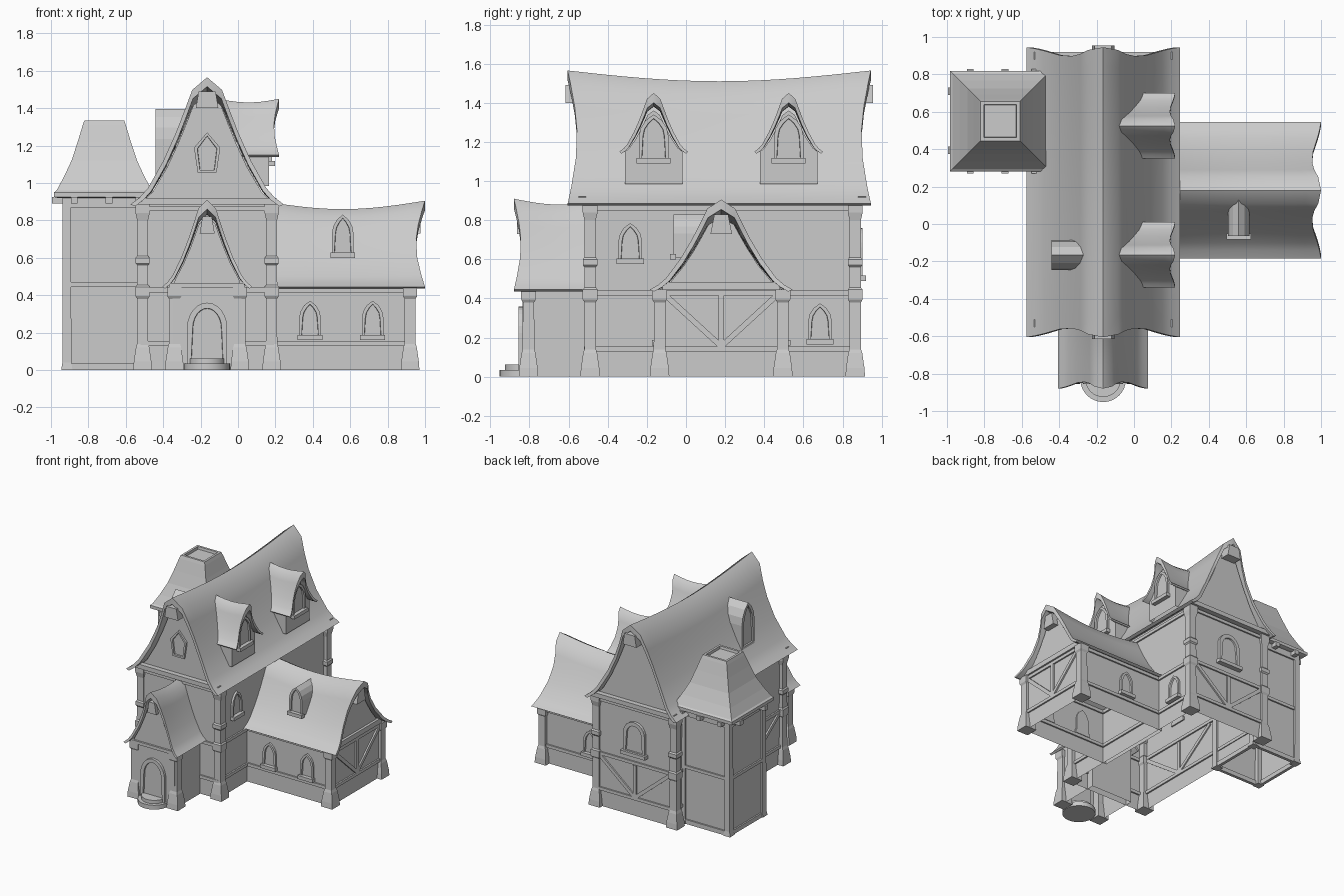
import bpy, bmesh, math
from mathutils import Matrix, Vector

old = bpy.data.objects.get("Cube")
if old:
    bpy.data.objects.remove(old, do_unlink=True)

stone = bpy.data.materials.new("plain_grey")
stone.use_nodes = True
GREY = (0.6, 0.6, 0.6, 1)
stone.diffuse_color = GREY
stone.node_tree.nodes["Principled BSDF"].inputs["Base Color"].default_value = GREY

CX = -0.165      # ridge line of the main house and porch
WY = 0.18        # ridge line of the side wing


def side(x=0, y=0, turn=0):
    """Wall frame: local x runs along the wall, local -y points outward."""
    return Matrix.Translation((x, y, 0)) @ Matrix.Rotation(math.radians(turn), 4, 'Z')


HERE = Matrix()


def finish(name, bm, m=HERE, smooth=False):
    bmesh.ops.recalc_face_normals(bm, faces=bm.faces[:])
    me = bpy.data.meshes.new(name)
    bm.to_mesh(me)
    bm.free()
    me.transform(m)
    me.materials.append(stone)
    if smooth:
        me.shade_smooth()
        me.set_sharp_from_angle(angle=math.radians(35))
    ob = bpy.data.objects.new(name, me)
    bpy.context.collection.objects.link(ob)
    return ob


def add_box(bm, lo, hi):
    lo, hi = Vector(lo), Vector(hi)
    s = Matrix.Diagonal((*(hi - lo), 1))
    bmesh.ops.create_cube(bm, size=1, matrix=Matrix.Translation((lo + hi) / 2) @ s)


def box(name, lo, hi, m=HERE):
    bm = bmesh.new()
    add_box(bm, lo, hi)
    return finish(name, bm, m)


def prism(name, pts, y0, y1, m=HERE, inset=0, depth=0, open_base=False):
    """Extrude an x-z outline; optionally recess its front face."""
    bm = bmesh.new()
    a = [bm.verts.new((x, y0, z)) for x, z in pts]
    b = [bm.verts.new((x, y1, z)) for x, z in pts]
    front = bm.faces.new(a)
    bm.faces.new(b[::-1])
    n = len(pts)
    for i in range(n):
        if not (open_base and i == 0):
            bm.faces.new((a[i], b[i], b[(i + 1) % n], a[(i + 1) % n]))
    bmesh.ops.recalc_face_normals(bm, faces=bm.faces[:])
    if inset:
        bmesh.ops.inset_region(bm, faces=[front], thickness=inset)
        bmesh.ops.inset_region(bm, faces=[front], thickness=0.002, depth=-depth)
    return finish(name, bm, m)


def square_loft(name, x, y, rings):
    bm = bmesh.new()
    loops = [[bm.verts.new((x + r * i, y + r * j, z))
              for i, j in ((-1, -1), (1, -1), (1, 1), (-1, 1))] for z, r in rings]
    for a, b in zip(loops, loops[1:]):
        for k in range(4):
            bm.faces.new((a[k], a[(k + 1) % 4], b[(k + 1) % 4], b[k]))
    bm.faces.new(loops[0])
    bm.faces.new(loops[-1])
    return finish(name, bm)


# Flared gable curve: (share of half width, share of rise)
CURVE = [(1, 0), (.88, .055), (.77, .13), (.57, .345), (.41, .56), (.3, .73), (.195, .9)]


def roof(name, m, half, eave, rise, y0, y1, sag, bow, bow_back=0, steps=12):
    outer = [(-w, h) for w, h in CURVE] + [(0, 1)] + [(w, h) for w, h in CURVE[::-1]]
    n = len(outer)
    bm = bmesh.new()
    rows = []
    for s in range(steps + 1):
        t = s / steps
        top, low = [], []
        for w, h in outer:
            curl = math.sin(math.pi * min(h, 1))
            y = y0 + bow * curl + t * (y1 - y0 - (bow + bow_back) * curl)
            z = eave + h * (rise - sag * math.sin(math.pi * t))
            top.append(bm.verts.new((w * half, y, z)))
            low.append(bm.verts.new((w * half * .94, y, z - .01 - .04 * h)))
        rows.append((top, low))
    for (ta, la), (tb, lb) in zip(rows, rows[1:]):
        for i in range(n - 1):
            bm.faces.new((ta[i], ta[i + 1], tb[i + 1], tb[i]))
            bm.faces.new((la[i], lb[i], lb[i + 1], la[i + 1]))
        for i in (0, n - 1):
            bm.faces.new((ta[i], tb[i], lb[i], la[i]))
    for top, low in (rows[0], rows[-1]):
        for i in range(n - 1):
            bm.faces.new((top[i], top[i + 1], low[i + 1], low[i]))
    return finish(name, bm, m, smooth=True)


def gabled_walls(name, m, wall_half, wall_top, half, eave, rise, y0, y1, base=0):
    gable = [(w * half * .92, eave + h * (rise - .08) - .01) for w, h in CURVE if w < .8]
    right = [(wall_half, wall_top)] + gable
    pts = [(-wall_half, base), (wall_half, base)] + right + [(0, eave + rise - .09)]
    pts += [(-x, z) for x, z in right[::-1]]
    return prism(name, pts, y0, y1, m, open_base=True)


def belt(name, x0, x1, y0, y1, z0, z1, t=0.012):
    bm = bmesh.new()
    for x in (x0, x1):
        add_box(bm, (x - t, y0 - t, z0), (x + t, y1 + t, z1))
    for y in (y0, y1):
        add_box(bm, (x0 - t, y - t, z0), (x1 + t, y + t, z1))
    return finish(name, bm)


def post(name, x, y, tall):
    rings = [(0, .05), (.045, .047), (.12, .036), (.14, .03), (.38, .029), (.395, .038), (.445, .038)]
    if tall:
        rings += [(.455, .03), (.56, .029), (.57, .037), (.6, .037), (.61, .029),
                  (.8, .029), (.84, .038), (.89, .038)]
    return square_loft(name, x, y, rings)


def brace(name, m, p, q, width=0.028):
    p, q = Vector(p), Vector(q)
    d = (q - p).normalized() * width / 2
    off = Vector((-d.y, d.x))
    return prism(name, [p + off, q + off, q - off, p - off], -.012, .01, m)


def v_timbers(name, m, half, z0, z1):
    for s in (-1, 1):
        brace(name + "_diagonal", m, (s * half, z1), (0, z0))
    brace(name + "_upright", m, (0, z0), (0, z1))


POINTED = [(.5, 0), (.5, .55), (.44, .72), (.27, .88), (0, 1)]
ROUND = [(.5, 0)] + [(.5 * math.cos(a * math.pi / 12), .62 + .38 * math.sin(a * math.pi / 12))
                     for a in range(7)]
FLARED = [(.36, 0), (.5, .62), (0, 1)]


def window(name, m, u, z, w, h, shape=POINTED, back=.01, sill=True, frame=.018, proud=.016):
    pts = shape + [(-x, v) for x, v in shape[-2::-1]]
    pts = [(u + x * w, z + v * h) for x, v in pts]
    prism(name, pts, -proud, back, m, inset=frame, depth=.012)
    if sill:
        box(name + "_sill", (u - w * .58, -proud - .018, z - .01), (u + w * .58, .01, z + .018), m)


# Main house
main = side(CX)
gabled_walls("main_walls", main, .345, .9, .41, .885, .68, -.51, .88)
roof("main_roof", main, .41, .885, .68, -.605, .945, .055, .048, .048, 16)
for y0, y1 in ((-.615, -.4), (.75, .955)):
    prism("ridge_beam", [(-.06, 1.4), (.06, 1.4), (.045, 1.49), (-.045, 1.49)], y0, y1, main)
for x in (-.51, .18):
    for y in (-.49, .865):
        post("corner_post", x, y, True)
for z0, z1 in ((.13, .155), (.415, .44), (.85, .875)):
    belt("main_belt", -.51, .18, -.51, .88, z0, z1)
for y in (-.53, .9):
    box("gable_beam", (-.37, y - .02, .885), (.37, y + .02, .92), main)

# Main house openings and timbers
east, west, north = side(.18, 0, 90), side(-.51, 0, -90), side(CX, .88, 180)
window("upper_window", east, -.285, .585, .12, .2)
window("lower_window", east, .685, .175, .12, .2)
window("west_window", west, .1, .585, .12, .2)
window("gable_window", side(CX, -.51), 0, 1.055, .14, .215, FLARED, sill=False)
window("rear_window", north, 0, .5, .19, .26, ROUND, frame=.03, proud=.022)
v_timbers("rear_timber", north, .31, .15, .41)
v_timbers("west_timber", side(-.51, -.09, -90), .36, .15, .41)

# Roof dormers on the right slope
for y in (-.165, .525):
    d = side(.165, y, 90)
    gabled_walls("dormer_walls", d, .148, 1.15, .175, 1.15, .3, 0, .25, base=.985)
    roof("dormer_roof", d, .175, 1.15, .3, -.055, .27, .02, .028, 0, 6)
    window("dormer_window", d, 0, 1.1, .15, .24, frame=.02)

# Small arched dormers
window("west_dormer", side(-.44, -.165, -90), 0, 1.04, .16, .355, back=.2, sill=False, frame=.025, proud=0)
window("wing_dormer", side(.56, -.06), 0, .61, .115, .22, back=.2, proud=.005)

# Side wing
wing = side(0, WY, 90)
gabled_walls("wing_walls", wing, .32, .44, .365, .445, .46, -.93, -.15)
roof("wing_roof", wing, .365, .445, .46, -1.0, -.12, .045, .048)
prism("wing_ridge_beam", [(-.055, .73), (.055, .73), (.035, .83), (-.035, .83)], -.975, -.8, wing)
for y in (-.135, .495):
    post("wing_post", .92, y, False)
for z0, z1 in ((.13, .155), (.415, .44)):
    belt("wing_belt", .18, .93, WY - .32, WY + .32, z0, z1)
box("wing_gable_beam", (-.3, -.95, .445), (.3, -.92, .485), wing)
v_timbers("wing_timber", side(.93, WY, 90), .3, .155, .43)
for x in (.385, .72):
    window("wing_window", side(0, WY - .32), x, .17, .115, .2)
window("wing_rear_window", side(0, WY + .32, 180), -.5, .17, .115, .2)

# Entrance porch
gabled_walls("porch_walls", main, .185, .44, .24, .445, .465, -.835, -.45)
roof("porch_roof", main, .24, .445, .465, -.88, -.42, .03, .036)
prism("porch_ridge_beam", [(-.04, .73), (.04, .73), (.025, .82), (-.025, .82)], -.865, -.7, main)
for x in (CX - .175, CX + .175):
    post("porch_post", x, -.805, False)
box("porch_gable_beam", (-.2, -.85, .44), (.2, -.82, .465), main)
window("door", side(CX, -.835), 0, 0, .215, .36, ROUND, sill=False, frame=.03, proud=.02)
for r, z in ((.122, .035), (.095, .062)):
    bm = bmesh.new()
    bmesh.ops.create_cone(bm, cap_ends=True, segments=32, radius1=r, radius2=r, depth=z,
                          matrix=Matrix.Translation((CX, -.83, z / 2)))
    finish("door_step", bm, smooth=True)

# Tower
TX, TY = -.715, .55
prism("tower_walls", [(-.21, 0), (.21, 0), (.21, .92), (-.21, .92)], TY - .22, TY + .22,
      side(TX), open_base=True)
for x in (TX - .2, TX + .2):
    for y in (TY - .21, TY + .21):
        square_loft("tower_post", x, y, [(0, .03), (.04, .024), (.92, .022)])
for z0, z1 in ((0, .035), (.445, .47), (.87, .92)):
    belt("tower_belt", TX - .21, TX + .21, TY - .22, TY + .22, z0, z1)
square_loft("tower_roof", TX, TY, [
    (.92, .25), (.925, .268), (.95, .268), (.96, .255), (1.03, .217), (1.12, .175), (1.22, .142),
    (1.31, .115), (1.335, .106), (1.335, .088), (1.315, .085)])
for x in (-.875, -.69, -.53):
    box("tower_bracket", (x - .018, TY - .28, .89), (x + .018, TY + .28, .925))
for y in (.395, .71):
    box("tower_bracket", (TX - .28, y - .02, .89), (TX, y + .02, .925))
